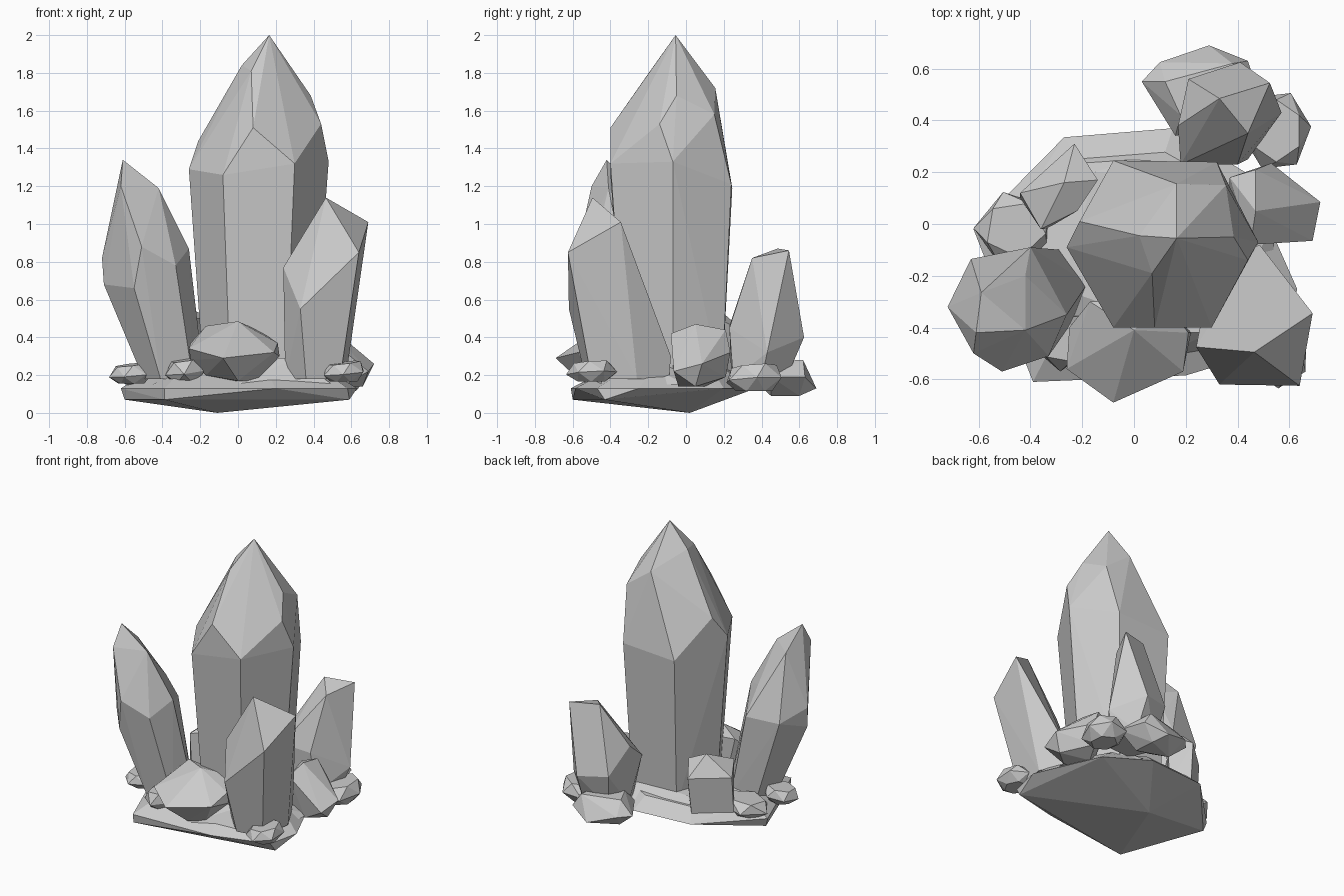
import bpy, bmesh
from math import sin, cos, pi


def ring(z, *xy):
    """Level ring of corner points."""
    return [(x, y, z) for x, y in xy]


def stone(name, *points):
    """Flat-faceted solid: the convex hull of a few corner points."""
    bm = bmesh.new()
    for p in points:
        bm.verts.new(p)
    res = bmesh.ops.convex_hull(bm, input=bm.verts)
    junk = {g for g in res["geom_interior"] + res["geom_unused"]
            if isinstance(g, bmesh.types.BMVert)}
    bmesh.ops.delete(bm, geom=list(junk), context='VERTS')
    bmesh.ops.dissolve_limit(bm, angle_limit=0.03, verts=bm.verts, edges=bm.edges)
    bmesh.ops.recalc_face_normals(bm, faces=bm.faces)
    me = bpy.data.meshes.new(name)
    bm.to_mesh(me)
    bm.free()
    ob = bpy.data.objects.new(name, me)
    bpy.context.collection.objects.link(ob)
    return ob


def pebble(name, center, size, sides=6, turn=0.0):
    """Small faceted pebble: wide belt with narrower crown and foot."""
    pts = []
    for level, spread, shift in ((-1, 0.6, 0.5), (-0.1, 1.0, 0), (1, 0.75, 0.4)):
        for i in range(sides):
            a = turn + 2 * pi * (i + shift) / sides
            pts.append((center[0] + size[0] * spread * cos(a),
                        center[1] + size[1] * spread * sin(a),
                        center[2] + size[2] * (level + 0.25 * sin(a + 1) * (level > -1))))
    return stone(name, *pts)


# Tall central crystal
stone("central_crystal",
      (0.165, -0.055, 2.0), (0.02, -0.045, 1.84), (0.07, -0.19, 1.81),
      (0.165, 0.155, 1.72), (0.385, -0.05, 1.68), (0.355, 0.15, 1.58),
      (0.44, -0.14, 1.53), (0.08, -0.40, 1.51), (-0.21, 0.01, 1.44),
      (0.48, -0.07, 1.33), (0.30, -0.40, 1.32), (-0.26, -0.09, 1.29),
      (-0.08, -0.40, 1.26), (0.32, 0.24, 1.21), (-0.08, 0.245, 1.19),
      *ring(0.15, (-0.04, -0.32), (0.25, -0.32), (0.39, -0.07),
            (0.28, 0.19), (-0.06, 0.19), (-0.18, -0.08)))

# Leaning crystal on the left
stone("left_crystal",
      (-0.61, -0.42, 1.34), (-0.62, -0.50, 1.20), (-0.42, -0.41, 1.19),
      (-0.59, -0.265, 1.19), (-0.42, -0.20, 0.95), (-0.51, -0.57, 0.88),
      (-0.26, -0.35, 0.87), (-0.72, -0.32, 0.82), (-0.33, -0.51, 0.78),
      (-0.40, -0.09, 0.76), (-0.63, -0.135, 0.75), (-0.71, -0.33, 0.68),
      (-0.55, -0.53, 0.66),
      *ring(0.18, (-0.50, -0.30), (-0.41, -0.42), (-0.24, -0.38),
            (-0.18, -0.23), (-0.28, -0.10), (-0.45, -0.14)))

# Crystal at the front right
stone("right_crystal",
      (0.465, -0.495, 1.14), (0.69, -0.345, 1.01), (0.64, -0.625, 0.85),
      (0.24, -0.475, 0.77), (0.33, -0.62, 0.55), (0.485, -0.08, 0.30),
      *ring(0.18, (0.25, -0.42), (0.36, -0.53), (0.54, -0.50),
            (0.57, -0.26), (0.48, -0.09), (0.30, -0.17)))

# Crystal at the back
stone("back_crystal",
      (0.525, 0.545, 0.86), (0.44, 0.35, 0.82), (0.33, 0.485, 0.87),
      (0.17, 0.38, 0.58), (0.18, 0.23, 0.46), (0.40, 0.23, 0.45),
      (0.21, 0.56, 0.42), (0.41, 0.625, 0.40), (0.57, 0.43, 0.32),
      *ring(0.18, (0.24, 0.24), (0.44, 0.25), (0.52, 0.40),
            (0.42, 0.53), (0.25, 0.50), (0.18, 0.38)))

# Stubby crystals around the foot
stone("front_stub",
      (0.0, -0.41, 0.485), (-0.17, -0.30, 0.46), (0.12, -0.30, 0.43),
      (0.21, -0.42, 0.37), (-0.26, -0.56, 0.34), (-0.25, -0.40, 0.37),
      (-0.08, -0.69, 0.29), (0.19, -0.57, 0.32), (0.22, -0.42, 0.30),
      (-0.25, -0.5, 0.28),
      *ring(0.17, (0.10, -0.50), (0.0, -0.56), (-0.1, -0.3), (0.1, -0.3)),
      (-0.17, -0.48, 0.20))
stone("right_stub",
      (0.47, 0.05, 0.47), (0.47, 0.21, 0.44), (0.45, -0.08, 0.42),
      (0.37, 0.18, 0.41), (0.53, 0.235, 0.32), (0.72, 0.085, 0.26),
      (0.69, -0.065, 0.22), (0.50, 0.21, 0.19),
      *ring(0.14, (0.66, 0.05), (0.55, -0.04), (0.45, 0.10), (0.36, 0.0)))
stone("back_left_stub",
      (-0.23, 0.31, 0.43), (-0.14, 0.17, 0.50), (-0.27, 0.16, 0.56),
      (-0.36, -0.02, 0.48), (-0.44, 0.12, 0.42), (-0.22, 0.05, 0.50),
      *ring(0.17, (-0.24, 0.28), (-0.15, 0.17), (-0.34, -0.02), (-0.44, 0.10)))

# Faceted base slab with a pointed underside
rim = ((-0.39, -0.61), (0.20, -0.585), (0.58, -0.47), (0.63, -0.25),
       (0.43, 0.20), (0.15, 0.37), (-0.27, 0.335), (-0.62, -0.02))
stone("base_slab", (-0.11, 0.02, 0.0), *ring(0.13, *rim),
      *ring(0.07, (-0.39, -0.60), (0.59, -0.43), (-0.60, -0.03)),
      *ring(0.21, *[(x * 0.8, y * 0.75) for x, y in rim]))
stone("upper_slab",
      *ring(0.15, (-0.45, -0.40), (0.0, -0.55), (0.50, -0.45), (0.55, 0.0),
            (0.20, 0.32), (-0.25, 0.29), (-0.52, 0.0)),
      *ring(0.29, (0.2, -0.42), (0.30, -0.42)),
      *ring(0.25, (-0.28, -0.25), (0.42, -0.20), (0.25, 0.18), (-0.15, 0.2)))
stone("back_rock",
      *ring(0.19, (0.03, 0.55), (0.10, 0.625), (0.44, 0.63), (0.50, 0.45), (0.16, 0.34)),
      *ring(0.28, (0.12, 0.55), (0.38, 0.62), (0.36, 0.40), (0.18, 0.42)),
      (0.29, 0.69, 0.13), *ring(0.09, (0.15, 0.52), (0.35, 0.60), (0.36, 0.45)))

# Loose pebbles: centre, half sizes, sides, turn
for name, c, s, n, t in (
        ("left_pebble", (-0.565, -0.25, 0.205), (0.12, 0.115, 0.05), 6, 0.2),
        ("right_pebble", (0.56, -0.50, 0.215), (0.12, 0.135, 0.05), 6, 0.5),
        ("back_right_pebble", (0.55, 0.36, 0.18), (0.135, 0.16, 0.065), 6, 0.1),
        ("left_back_pebble", (-0.46, -0.02, 0.18), (0.16, 0.15, 0.055), 5, 0.6),
        ("front_left_pebble", (-0.28, -0.45, 0.22), (0.11, 0.12, 0.06), 5, 0.9)):
    pebble(name, c, s, n, t)
